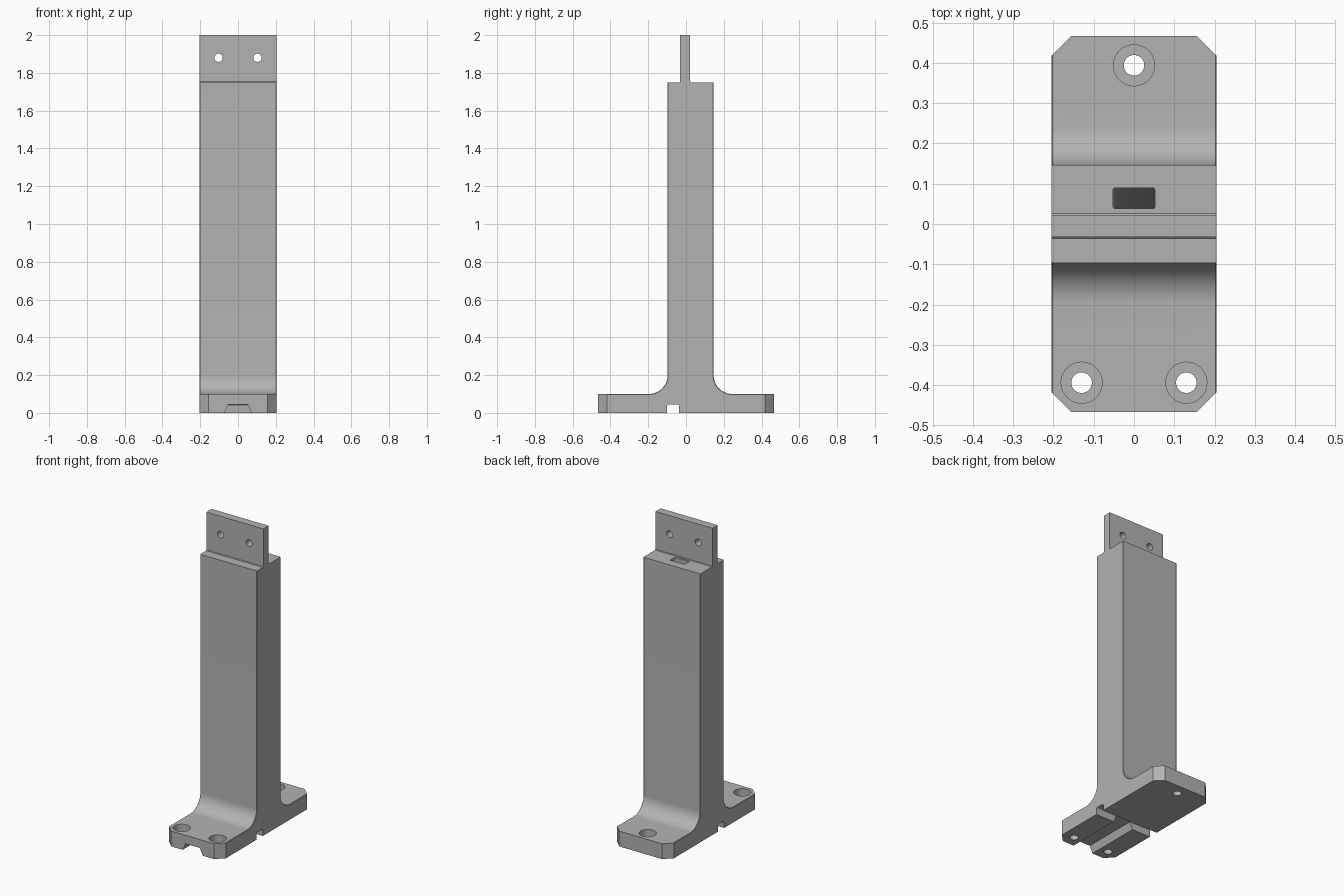
import bpy, bmesh
from math import sin, cos, pi, radians
from mathutils import Vector

if "Cube" in bpy.data.objects:
    bpy.data.objects.remove(bpy.data.objects["Cube"])

grey = bpy.data.materials.new("matte grey")
grey.use_nodes = True
color = (0.45, 0.45, 0.45, 1)
grey.diffuse_color = color
grey.node_tree.nodes["Principled BSDF"].inputs["Base Color"].default_value = color


def prism(name, points, sweep, edit=None):
    """Extrude a closed polygon along a vector."""
    bm = bmesh.new()
    face = bm.faces.new([bm.verts.new(p) for p in points])
    ext = bmesh.ops.extrude_face_region(bm, geom=[face])
    moved = [v for v in ext["geom"] if isinstance(v, bmesh.types.BMVert)]
    bmesh.ops.translate(bm, verts=moved, vec=Vector(sweep))
    bmesh.ops.recalc_face_normals(bm, faces=bm.faces)
    if edit:
        edit(bm)
    mesh = bpy.data.meshes.new(name)
    bm.to_mesh(mesh)
    bm.free()
    mesh.materials.append(grey)
    obj = bpy.data.objects.new(name, mesh)
    bpy.context.collection.objects.link(obj)
    return obj


def arc(cx, cy, r, a0, a1, n):
    steps = [radians(a0 + (a1 - a0) * i / n) for i in range(n + 1)]
    return [(cx + r * cos(a), cy + r * sin(a)) for a in steps]


def circle(r, n=40):
    return [(r * cos(2 * pi * i / n), r * sin(2 * pi * i / n)) for i in range(n)]


# Main sizes
W, L, BASE, TOP = 0.205, 0.467, 0.1, 1.75
FRONT, BACK, R = -0.097, 0.146, 0.1

# Side profile: foot, fillets, column and mounting tab
profile = [(-L, 0), (L, 0), (L, BASE)]
profile += arc(BACK + R, BASE + R, R, 270, 180, 16)
profile += [(BACK, TOP), (0.026, TOP), (0.022, TOP + 0.004), (0.022, 2),
            (-0.032, 2), (-0.032, TOP + 0.004), (-0.036, TOP), (FRONT, TOP)]
profile += arc(FRONT - R, BASE + R, R, 0, -90, 16)
profile += [(-L, BASE)]


def soften_sides(bm):
    """Tiny bevel on the side edges of column and fillets."""
    def is_side(e):
        a, b = (v.co for v in e.verts)
        mid = (a + b) / 2
        return (abs(a.x - b.x) < 1e-5 and BASE - 0.001 < min(a.z, b.z)
                and mid.z < TOP - 0.01)
    bmesh.ops.bevel(bm, geom=[e for e in bm.edges if is_side(e)], offset=0.003,
                    segments=1, affect='EDGES')


stand = prism("stand_body", [(-W, y, z) for y, z in profile], (2 * W, 0, 0), soften_sides)
cutters = []

# Clipped foot corners
for sx in (-1, 1):
    for sy in (-1, 1):
        tri = [(0.155, L), (0.255, L - 0.1), (0.255, L)]
        tri = [(0.145, L + 0.01), (0.215, L - 0.06), (0.215, L + 0.01)]
        cutters.append(prism("corner_cutter", [(sx * x, sy * y, -0.1) for x, y in tri],
                             (0, 0, 0.25)))

# Counterbored bolt holes in the foot
for x, y in ((0, 0.394), (-0.13, -0.394), (0.13, -0.394)):
    for r, z in ((0.0255, -0.05), (0.051, 0.05)):
        cutters.append(prism("bolt_cutter", [(x + a, y + b, z) for a, b in circle(r)],
                             (0, 0, 0.2)))

# Pin holes through the tab
for x in (-0.103, 0.103):
    cutters.append(prism("pin_cutter", [(x + a, -0.08, 1.88 + b) for a, b in circle(0.022, 28)],
                         (0, 0.16, 0)))

# Cross slot under the foot
slot = [(-0.1, -0.02), (-0.037, -0.02)]
slot += arc(-0.047, 0.035, 0.01, 0, 90, 4) + arc(-0.09, 0.035, 0.01, 90, 180, 4)
cutters.append(prism("cross_slot_cutter", [(-0.3, y, z) for y, z in slot], (0.6, 0, 0)))

# Trapezoid cable groove from the front to the cross slot
groove = [(-0.081, -0.02), (0.081, -0.02), (0.052, 0.045), (-0.052, 0.045)]
cutters.append(prism("cable_groove_cutter", [(x, -0.6, z) for x, z in groove],
                     (0, 0.53, 0)))

# Slanted cable duct from the cross slot to the shoulder
duct = []
for cx, cy, a in ((1, 1, 0), (-1, 1, 90), (-1, -1, 180), (1, -1, 270)):
    duct += arc(cx * 0.046, cy * 0.02, 0.006, a, a + 90, 4)
low, high = Vector((0, -0.07, 0.02)), Vector((0, 0.0655, 1.77))
cutters.append(prism("cable_duct_cutter", [low + Vector((x, y, 0)) for x, y in duct],
                     high - low))

# Cut everything, then drop the cutters
for cutter in cutters:
    cutter.hide_render = True
    mod = stand.modifiers.new("cut", 'BOOLEAN')
    mod.operation, mod.solver, mod.object = 'DIFFERENCE', 'EXACT', cutter
bpy.context.view_layer.update()
graph = bpy.context.evaluated_depsgraph_get()
result = bpy.data.meshes.new_from_object(stand.evaluated_get(graph))
stand.modifiers.clear()
stand.data = result
for cutter in cutters:
    bpy.data.objects.remove(cutter)

bpy.context.view_layer.objects.active = stand
stand.select_set(True)
bpy.ops.object.shade_smooth_by_angle(angle=radians(30))
